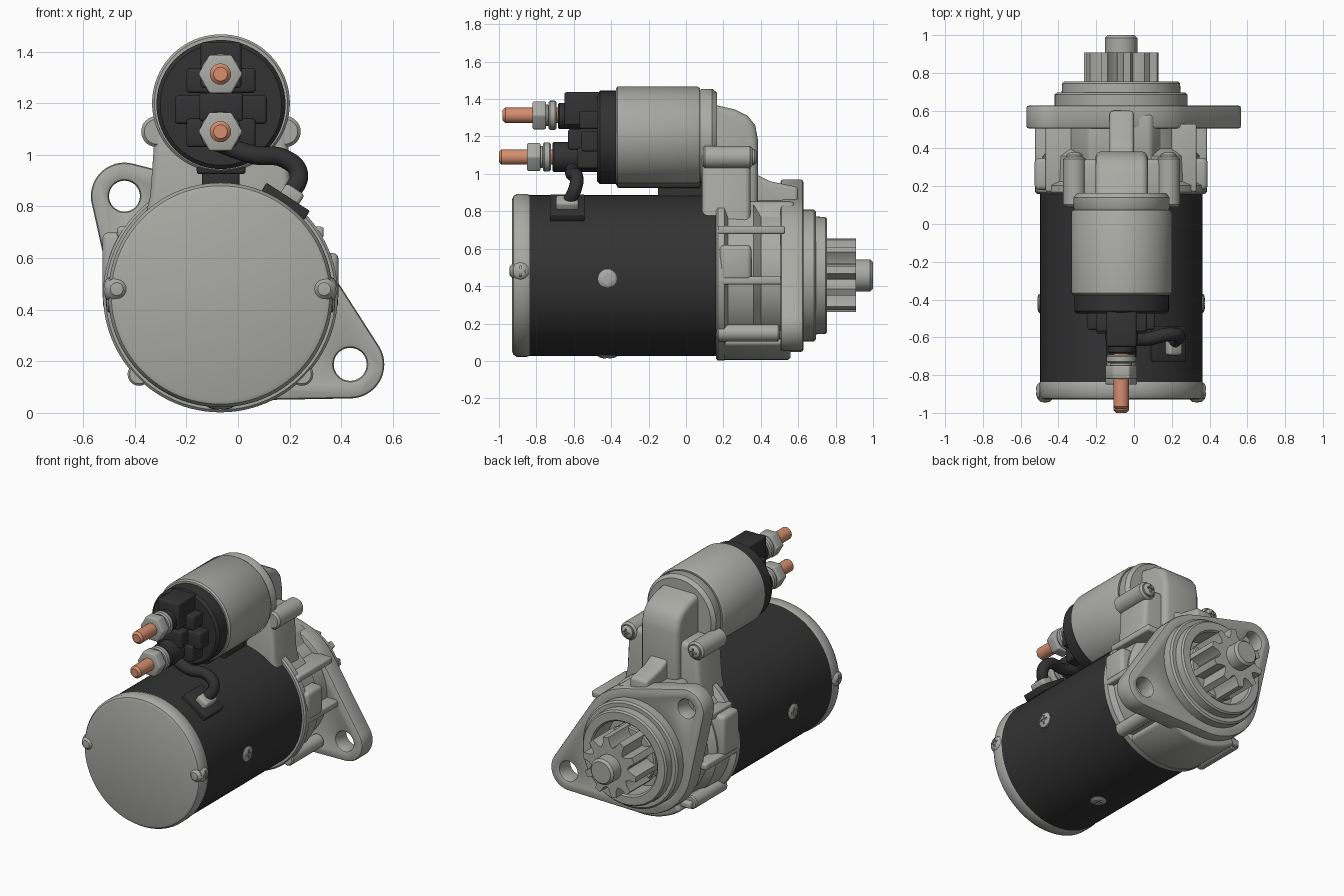
import bpy, bmesh, math
from mathutils import Matrix, Vector
from mathutils.geometry import convex_hull_2d

if "Cube" in bpy.data.objects:
    bpy.data.objects.remove(bpy.data.objects["Cube"])

def material(name, rgb):
    m = bpy.data.materials.new(name)
    m.diffuse_color = (*rgb, 1)
    m.use_nodes = True
    m.node_tree.nodes["Principled BSDF"].inputs["Base Color"].default_value = m.diffuse_color
    return m

GREY = material("cast_grey", (0.40, 0.40, 0.375))
DARK = material("dark_paint", (0.032, 0.032, 0.033))
COPPER = material("copper", (0.66, 0.27, 0.16))
MX, MZ = -0.068, 0.457      # motor axis
SX, SZ = -0.066, 1.2        # solenoid axis
CUTTERS = []

def finish(name, bm, mat, bevel=0):
    bmesh.ops.recalc_face_normals(bm, faces=bm.faces)
    me = bpy.data.meshes.new(name)
    bm.to_mesh(me)
    bm.free()
    ob = bpy.data.objects.new(name, me)
    bpy.context.collection.objects.link(ob)
    me.materials.append(mat)
    if bevel:
        b = ob.modifiers.new("bevel", 'BEVEL')
        b.width, b.segments, b.limit_method, b.angle_limit = bevel, 3, 'ANGLE', 0.7
    return ob

def lathe(name, profile, cx, cz, mat, n=64):
    """Revolve (radius, y) points about a y-parallel axis."""
    bm = bmesh.new()
    rings = []
    for r, y in profile:
        if r == 0:
            rings.append([bm.verts.new((cx, y, cz))] * n)
        else:
            rings.append([bm.verts.new((cx + r * math.cos(2 * math.pi * i / n), y,
                                        cz + r * math.sin(2 * math.pi * i / n))) for i in range(n)])
    for a, b in zip(rings, rings[1:]):
        for i in range(n):
            j = (i + 1) % n
            f = list(dict.fromkeys((a[i], a[j], b[j], b[i])))
            if len(f) > 2:
                bm.faces.new(f)
    return finish(name, bm, mat)

def rod(name, r, y0, y1, cx, cz, mat, n=32, c=0.008):
    return lathe(name, [(0, y0), (r - c, y0), (r, y0 + c), (r, y1 - c), (r - c, y1), (0, y1)], cx, cz, mat, n)

def prism(name, pts, d0, d1, mat, bevel=0, axis='y'):
    """Extrude an outline: (x, z) along y, or (y, z) along x."""
    bm = bmesh.new()
    put = (lambda p, d: (p[0], d, p[1])) if axis == 'y' else (lambda p, d: (d, p[0], p[1]))
    a = [bm.verts.new(put(p, d0)) for p in pts]
    b = [bm.verts.new(put(p, d1)) for p in pts]
    bm.faces.new(a)
    bm.faces.new(b)
    for i in range(len(pts)):
        j = (i + 1) % len(pts)
        bm.faces.new((a[i], a[j], b[j], b[i]))
    return finish(name, bm, mat, bevel)

def box(name, x0, x1, y0, y1, z0, z1, mat, bevel=0.012):
    return prism(name, [(x0, z0), (x1, z0), (x1, z1), (x0, z1)], y0, y1, mat, bevel)

def circle(cx, cz, r, n=48, a0=0, a1=360):
    return [(cx + r * math.cos(math.radians(a0 + (a1 - a0) * i / n)),
             cz + r * math.sin(math.radians(a0 + (a1 - a0) * i / n))) for i in range(n)]

def cut(ob, cutter):
    m = ob.modifiers.new("cut", 'BOOLEAN')
    m.object, m.operation, m.solver = cutter, 'DIFFERENCE', 'EXACT'
    cutter.hide_render = True
    CUTTERS.append(cutter)

def cross_screw(name, r, h, matrix):
    """Domed screw head with a cross recess, pointing along local +y."""
    head = lathe(name, [(0, -0.02), (r, -0.02), (r, h * 0.4), (r * 0.8, h * 0.8), (r * 0.45, h), (0, h)], 0, 0, GREY, 24)
    w, l = r * 0.13, r * 0.6
    for sx, sz in ((w, l), (l, w)):
        c = box("cross_cutter", -sx, sx, h * 0.5, h * 2, -sz, sz, GREY, 0)
        c.matrix_world = matrix
        cut(head, c)
    head.matrix_world = matrix

# Motor barrel and end cap
lathe("motor_barrel", [(0, -0.84), (0.43, -0.84), (0.43, 0.165), (0, 0.165)], MX, MZ, DARK, 96)
lathe("end_cap", [(0, -0.93), (0.405, -0.93), (0.423, -0.923), (0.435, -0.905), (0.435, -0.85),
                  (0.428, -0.832), (0, -0.832)], MX, MZ, GREY, 96)

# Screws on the barrel sides, the bottom and the cap rim
RZ, RX = lambda a: Matrix.Rotation(math.radians(a), 4, 'Z'), Matrix.Rotation(math.radians(-90), 4, 'X')
for s in (1, -1):
    cross_screw("barrel_screw", 0.05, 0.016, Matrix.Translation((MX + s * 0.428, -0.42, 0.44)) @ RZ(-90 * s))
    cross_screw("cap_screw", 0.046, 0.03, Matrix.Translation((MX + s * 0.42, -0.885, 0.48)) @ RZ(-90 * s))
    lathe("cap_screw_lug", [(0, -0.945), (0.025, -0.942), (0.042, -0.925), (0.042, -0.86), (0, -0.86)],
          MX + s * 0.402, 0.48, GREY, 24)
cross_screw("barrel_screw_bottom", 0.05, 0.016, Matrix.Translation((MX, -0.42, 0.03)) @ RX)

# Drive housing with stepped, open nose
lathe("drive_housing", [(0, 0.16), (0.445, 0.16), (0.455, 0.17), (0.455, 0.205), (0.42, 0.225), (0.415, 0.36),
                        (0.375, 0.40), (0.375, 0.6), (0.352, 0.62), (0.352, 0.685), (0.34, 0.695), (0.315, 0.695),
                        (0.312, 0.745), (0.302, 0.755), (0.25, 0.755), (0.24, 0.745), (0.24, 0.58), (0, 0.58)],
      MX, MZ, GREY, 96)
prism("housing_belly", circle(MX, MZ, 0.452, 24, 232, 310) + [(MX + 0.15, 0.3), (MX - 0.15, 0.3)], 0.18, 0.56, GREY, 0.02)
# Ribs and bolt bosses round the housing
for s in (1, -1):
    for z, reach in ((0.70, 0.40), (0.43, 0.455), (0.14, 0.335)):
        x0, x1 = sorted((MX + s * 0.2, MX + s * reach))
        box("housing_rib", x0, x1, 0.17, 0.53, z - 0.022, z + 0.022, GREY)
    rod("housing_boss", 0.045, 0.165, 0.5, MX + s * 0.315, 0.15, GREY, 24)
    x0, x1 = sorted((MX + s * 0.28, MX + s * 0.458))
    box("side_pad", x0, x1, 0.18, 0.35, 0.43, 0.70 if s < 0 else 0.62, GREY, 0.025)

# Mounting flange: two ears joined round the nose, with holes
ears = ((-0.44, 0.84, 0.13, 0.06), (0.435, 0.188, 0.132, 0.064))
pts = circle(MX, MZ, 0.41, 72)
for x, z, r, h in ears:
    pts += circle(x, z, r)
flange = prism("mounting_flange", [pts[i] for i in convex_hull_2d([Vector(p) for p in pts])], 0.505, 0.628, GREY)
for x, z, r, h in ears:
    cut(flange, prism("hole_cutter", circle(x, z, h, 32), 0.4, 0.8, GREY))
cut(flange, prism("bore_cutter", circle(MX, MZ, 0.33, 64), 0.4, 0.8, GREY))
b = flange.modifiers.new("bevel", 'BEVEL')
b.width, b.segments, b.limit_method, b.angle_limit = 0.015, 2, 'ANGLE', 0.7

# Pinion and shaft
gear = []
for i in range(10):
    for da, r in ((-0.30, 0.135), (-0.17, 0.155), (-0.10, 0.197), (0.10, 0.197), (0.17, 0.155), (0.30, 0.135)):
        a = 2 * math.pi * (i + 0.25) / 10 + da
        gear.append((MX + r * math.cos(a), MZ + r * math.sin(a)))
prism("pinion", gear, 0.66, 0.908, GREY)
rod("pinion_collar", 0.19, 0.57, 0.70, MX, MZ, GREY, 48)
rod("shaft", 0.086, 0.57, 1.0, MX, MZ, GREY, 40, 0.015)

# Solenoid can, mounting ring and lever tower
lathe("solenoid_can", [(0, -0.375), (0.258, -0.375), (0.267, -0.365), (0.267, 0.06), (0.258, 0.075), (0, 0.075)],
      SX, SZ, GREY, 80)
lathe("solenoid_ring", [(0, 0.07), (0.245, 0.07), (0.255, 0.085), (0.255, 0.14), (0.235, 0.165), (0, 0.165)],
      SX, SZ, GREY, 80)
prism("tower_neck", [(-0.38, 0.68), (0.24, 0.68), (0.205, 0.84), (0.19, 1.12), (-0.32, 1.12), (-0.34, 0.84)],
      0.085, 0.345, GREY, 0.03)
prism("lever_tower", [(0.12, 0.75), (0.12, 1.385), (0.17, 1.365), (0.26, 1.345), (0.33, 1.31), (0.37, 1.26),
                      (0.385, 1.18), (0.385, 0.75)], -0.205, 0.073, GREY, 0.045, 'x')
prism("tower_foot", [(0.3, 0.75), (0.3, 1.04), (0.39, 0.99), (0.45, 0.96), (0.60, 0.93), (0.60, 0.75)],
      -0.13, 0.0, GREY, 0.02, 'x')
prism("foot_web", [(-0.34, 0.72), (0.17, 0.72), (0.09, 0.85), (-0.24, 0.88)], 0.3, 0.58, GREY, 0.02)
for x in (-0.315, 0.183):
    rod("tower_boss", 0.06, 0.09, 0.355, x, 1.09, GREY, 32, 0.012)
    cross_screw("tower_screw", 0.043, 0.025, Matrix.Translation((x, 0.355, 1.09)))
box("solenoid_seal", -0.14, 0.005, -0.15, 0.1, 0.86, 0.96, DARK)
box("seal_strip", -0.16, 0.03, -0.37, 0.08, 0.925, 0.97, DARK)

# Solenoid terminal cap with its raised blocks
lathe("terminal_cap", [(0, -0.475), (0.235, -0.475), (0.25, -0.46), (0.25, -0.37), (0, -0.37)], SX, SZ - 0.005, DARK, 80)
box("upper_block", -0.145, 0.013, -0.65, -0.46, 1.26, 1.437, DARK)
box("upper_wings", -0.2, 0.068, -0.57, -0.46, 1.24, 1.335, DARK)
box("middle_bar", -0.245, 0.112, -0.56, -0.46, 1.12, 1.23, DARK)
box("middle_block", -0.15, 0.02, -0.63, -0.46, 1.13, 1.24, DARK)
box("lower_block", -0.2, 0.068, -0.58, -0.46, 1.03, 1.14, DARK)
rod("upper_socket", 0.07, -0.685, -0.46, MX, 1.31, DARK)
rod("lower_socket", 0.08, -0.715, -0.46, MX, 1.09, DARK)

# Copper studs with washers and hex nuts
for label, z, tip, nut in (("upper", 1.313, -0.98, -0.82), ("lower", 1.09, -1.0, -0.85)):
    rod(label + "_stud", 0.041, tip, -0.6, MX, z, COPPER, 24, 0.014)
    prism(label + "_nut", circle(MX, z, 0.086, 6), nut, nut + 0.072, GREY, 0.008)
    rod(label + "_spacer", 0.058, nut + 0.06, nut + 0.09, MX, z, GREY, 32)
    rod(label + "_washer", 0.078, nut + 0.085, nut + 0.127, MX, z, GREY, 32)

# Cable from the lower terminal to the barrel
cu = bpy.data.curves.new("cable", 'CURVE')
cu.dimensions, cu.bevel_depth, cu.bevel_resolution, cu.use_fill_caps = '3D', 0.036, 4, True
sp = cu.splines.new('BEZIER')
path = [(-0.07, -0.6, 1.045), (0.06, -0.61, 1.0), (0.18, -0.585, 0.985), (0.235, -0.59, 0.93), (0.2, -0.63, 0.84)]
sp.bezier_points.add(len(path) - 1)
for bp, co in zip(sp.bezier_points, path):
    bp.co, bp.handle_left_type, bp.handle_right_type = co, 'AUTO', 'AUTO'
cable = bpy.data.objects.new("cable", cu)
bpy.context.collection.objects.link(cable)
cu.materials.append(DARK)

# Tilted grommet plate and cable clip
tilt = Matrix.Translation((0.185, -0.635, 0.822)) @ Matrix.Rotation(math.radians(33), 4, 'Y')
box("grommet_plate", -0.1, 0.1, -0.093, 0.093, -0.025, 0.018, DARK, 0.006).matrix_world = tilt
box("cable_clip", -0.035, 0.05, -0.06, 0.06, 0, 0.06, GREY, 0.015).matrix_world = tilt

# Bake modifiers, drop the cutters and smooth
bpy.ops.object.select_all(action='SELECT')
bpy.context.view_layer.objects.active = flange
bpy.ops.object.convert(target='MESH')
for c in CUTTERS:
    bpy.data.objects.remove(c)
bpy.ops.object.select_all(action='SELECT')
bpy.context.view_layer.objects.active = flange
bpy.ops.object.shade_smooth_by_angle(angle=math.radians(35))
